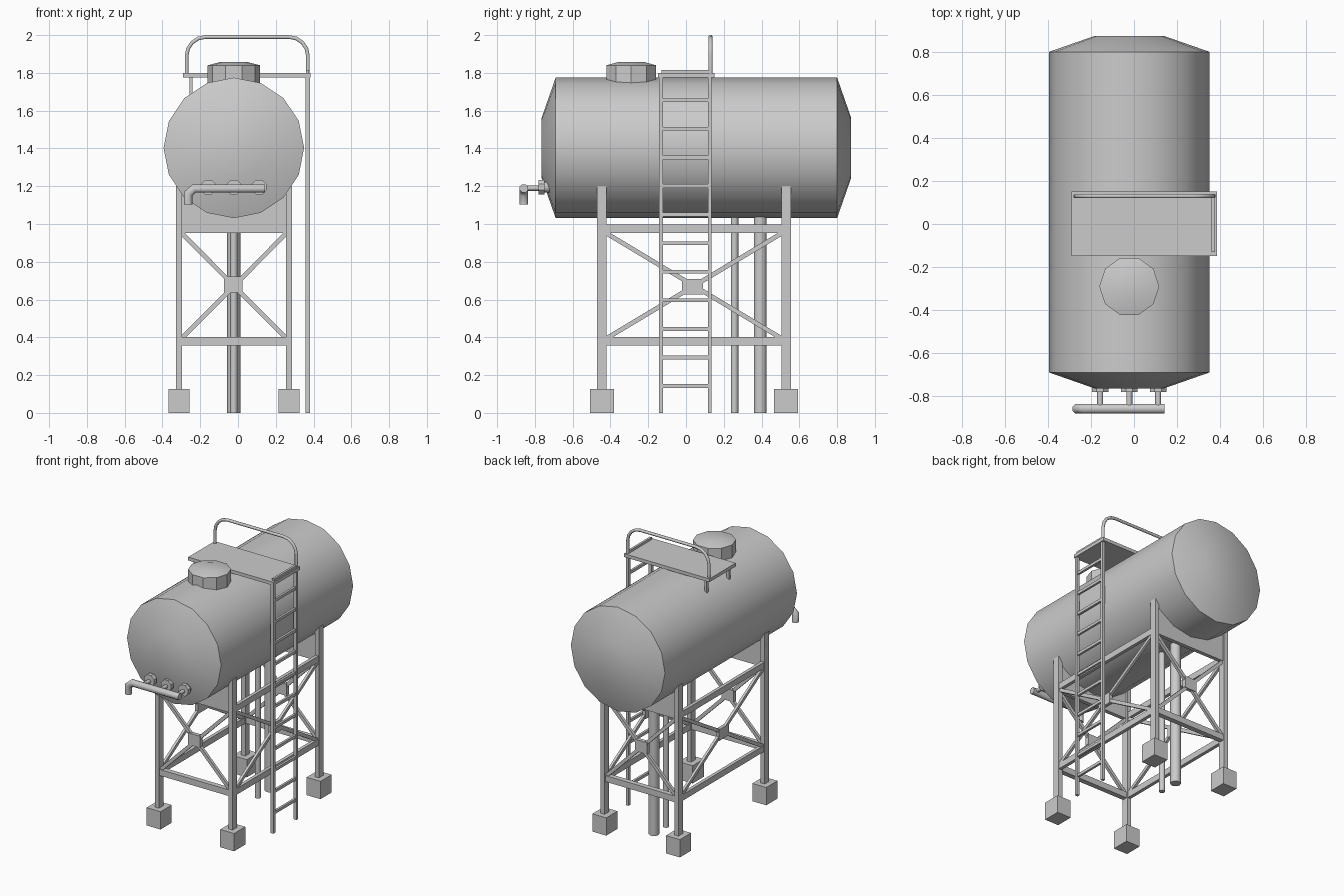
import bpy
import math
from mathutils import Vector, Matrix

if "Cube" in bpy.data.objects:
    bpy.data.objects.remove(bpy.data.objects["Cube"], do_unlink=True)

grey = bpy.data.materials.new("steel grey")
grey.use_nodes = True
COLOUR = (0.6, 0.6, 0.6, 1)
grey.diffuse_color = COLOUR
grey.node_tree.nodes["Principled BSDF"].inputs["Base Color"].default_value = COLOUR

CX = -0.022                    # tank and frame centre line
LEG_X = (-0.312, 0.27)
LEG_Y = (-0.445, 0.53)
MID_Y = sum(LEG_Y) / 2
LEVEL_LOW, LEVEL_HIGH = 0.38, 0.975


def make(name, verts, faces, smooth=None):
    mesh = bpy.data.meshes.new(name)
    mesh.from_pydata(verts, [], faces)
    mesh.materials.append(grey)
    obj = bpy.data.objects.new(name, mesh)
    bpy.context.collection.objects.link(obj)
    if smooth:
        bpy.ops.object.select_all(action="DESELECT")
        obj.select_set(True)
        bpy.context.view_layer.objects.active = obj
        bpy.ops.object.shade_smooth_by_angle(angle=math.radians(smooth))
    return obj


def box(name, x, y, z):
    verts = [(a, b, c) for a in x for b in y for c in z]
    faces = [(0, 1, 3, 2), (4, 6, 7, 5), (0, 4, 5, 1),
             (2, 3, 7, 6), (0, 2, 6, 4), (1, 5, 7, 3)]
    return make(name, verts, faces)


def lathe(name, start, axis, profile, sides, smooth=None, phase=0.0):
    """Spin (radius, distance) pairs around an axis."""
    turn = Vector(axis).to_track_quat("Z", "Y")
    verts = []
    for r, h in profile:
        for i in range(sides):
            a = math.tau * i / sides + phase
            verts.append(Vector(start) + turn @ Vector((r * math.cos(a), r * math.sin(a), h)))
    n = len(profile)
    faces = [(k * sides + i, k * sides + (i + 1) % sides,
              (k + 1) * sides + (i + 1) % sides, (k + 1) * sides + i)
             for k in range(n - 1) for i in range(sides)]
    faces.append(tuple(reversed(range(sides))))
    faces.append(tuple(range((n - 1) * sides, n * sides)))
    return make(name, verts, faces, smooth)


def tube(name, path, radius, sides=8, smooth=50):
    """Sweep a ring along a path in an xz plane, mitred at the bends."""
    pts = [Vector(p) for p in path]
    side = Vector((0, 1, 0))
    verts = []
    for i, p in enumerate(pts):
        a = (p - pts[i - 1]).normalized() if i else None
        b = (pts[i + 1] - p).normalized() if i + 1 < len(pts) else None
        a, b = a or b, b or a
        t = (a + b).normalized()
        out = t.cross(side) / max(0.5, t.dot(a))
        for k in range(sides):
            ang = math.tau * (k + 0.5) / sides
            verts.append(p + (side * math.cos(ang) + out * math.sin(ang)) * radius)
    n = len(pts)
    faces = [(j * sides + k, (j + 1) * sides + k, (j + 1) * sides + (k + 1) % sides,
              j * sides + (k + 1) % sides) for j in range(n - 1) for k in range(sides)]
    faces += [tuple(range(sides)), tuple(reversed(range((n - 1) * sides, n * sides)))]
    return make(name, verts, faces, smooth)


def bar(name, a, b, normal, width, depth):
    """Flat bar from a to b whose depth runs along normal."""
    a, b, n = Vector(a), Vector(b), Vector(normal)
    d = b - a
    w = d.normalized().cross(n)
    obj = box(name, (-width / 2, width / 2), (-depth / 2, depth / 2), (0, d.length))
    frame = Matrix((w, n, d.normalized())).transposed().to_4x4()
    obj.data.transform(Matrix.Translation(a) @ frame)
    if frame.determinant() < 0:
        obj.data.flip_normals()
    return obj


def span(c, half):
    return (c - half, c + half)


# Tank with shallow tapered ends
lathe("tank_shell", (CX, -0.69, 1.403), (0, 1, 0), [(0.372, 0), (0.372, 1.49)], 16, 40)
for name, y, d in (("tank_front_end", -0.69, -1), ("tank_back_end", 0.80, 1)):
    lathe(name, (CX, y, 1.403), (0, d, 0), [(0.372, 0), (0.16, 0.074)], 16, 40)

# Filling hatch
lathe("hatch", (CX, -0.29, 1.70), (0, 0, 1), [(0.139, 0), (0.139, 0.14)], 10)
lathe("hatch_lid", (CX, -0.29, 1.84), (0, 0, 1), [(0.139, 0), (0.07, 0.018)], 10, 40)

# Legs and footings
for x in LEG_X:
    for y in LEG_Y:
        box("leg", span(x, 0.016), span(y, 0.025), (0.1, 1.2))
        box("footing", span(x, 0.055), span(y, 0.063), (0, 0.127))

# End frames: saddle plate, lower beam, cross braces and gusset
for y in LEG_Y:
    box("saddle_plate", LEG_X, span(y, 0.014), (0.953, 1.19))
    box("end_beam", LEG_X, span(y, 0.018), span(LEVEL_LOW, 0.022))
    lo, hi = LEG_X
    bar("end_brace", (lo, y, 0.38), (hi, y, 0.965), (0, 1, 0), 0.024, 0.02)
    bar("end_brace", (lo, y, 0.965), (hi, y, 0.38), (0, 1, 0), 0.024, 0.02)
    box("end_gusset", span(CX - 0.003, 0.048), span(y, 0.014), span(0.68, 0.042))

# Side frames: two beams, cross braces and gusset
for x in LEG_X:
    for z in (LEVEL_LOW, LEVEL_HIGH):
        box("side_beam", span(x, 0.012), LEG_Y, span(z, 0.022))
    lo, hi = LEG_Y
    bar("side_brace", (x, lo, 0.38), (x, hi, 0.965), (1, 0, 0), 0.024, 0.018)
    bar("side_brace", (x, lo, 0.965), (x, hi, 0.38), (1, 0, 0), 0.024, 0.018)
    box("side_gusset", span(x, 0.012), span(MID_Y - 0.008, 0.056), span(0.668, 0.04))

# Down pipes
lathe("wide_down_pipe", (CX, 0.393, 0), (0, 0, 1), [(0.035, 0), (0.035, 1.12)], 10, 40)
lathe("narrow_down_pipe", (CX, 0.257, 0), (0, 0, 1), [(0.02, 0), (0.02, 1.1)], 8, 50)

# Ladder
for y in (-0.132, 0.126):
    box("ladder_rail", (0.358, 0.38), span(y, 0.01), (0, 1.78))
for i in range(12):
    box("ladder_rung", (0.361, 0.377), (-0.13, 0.124), span(0.142 + 0.1513 * i, 0.01))

# Walkway, its posts and the arched handrail
box("walkway", (-0.29, 0.385), (-0.148, 0.15), (1.776, 1.8))
for y in (-0.125, 0.125):
    box("walkway_post", (-0.258, -0.24), span(y, 0.01), (1.6, 1.78))

R, LEFT, RIGHT, TOP = 0.1, -0.272, 0.37, 1.99
arc = [(R * math.sin(t), R * math.cos(t)) for t in (math.pi / 8 * i for i in range(5))]
path = [(LEFT, 0.13, 1.79)]
path += [(LEFT + R - s, 0.13, TOP - R + c) for s, c in reversed(arc)]
path += [(RIGHT - R + s, 0.13, TOP - R + c) for s, c in arc]
path.append((RIGHT, 0.13, 1.79))
tube("handrail", path, 0.0105)

# Outlets with flanges, and the manifold with its down-turned spout
for x in (-0.157, CX, 0.112):
    lathe("outlet_flange", (x, -0.78, 1.195), (0, 1, 0), [(0.042, 0), (0.042, 0.03)], 8,
          phase=math.pi / 8)
    lathe("outlet_neck", (x, -0.76, 1.195), (0, 1, 0), [(0.028, 0), (0.028, 0.13)], 8, 50)
    lathe("outlet_pipe", (x, -0.86, 1.19), (0, 1, 0), [(0.014, 0), (0.014, 0.1)], 8, 50)
tube("manifold", [(0.142, -0.858, 1.188), (-0.232, -0.858, 1.188),
                  (-0.264, -0.858, 1.16), (-0.264, -0.858, 1.103)], 0.024)
